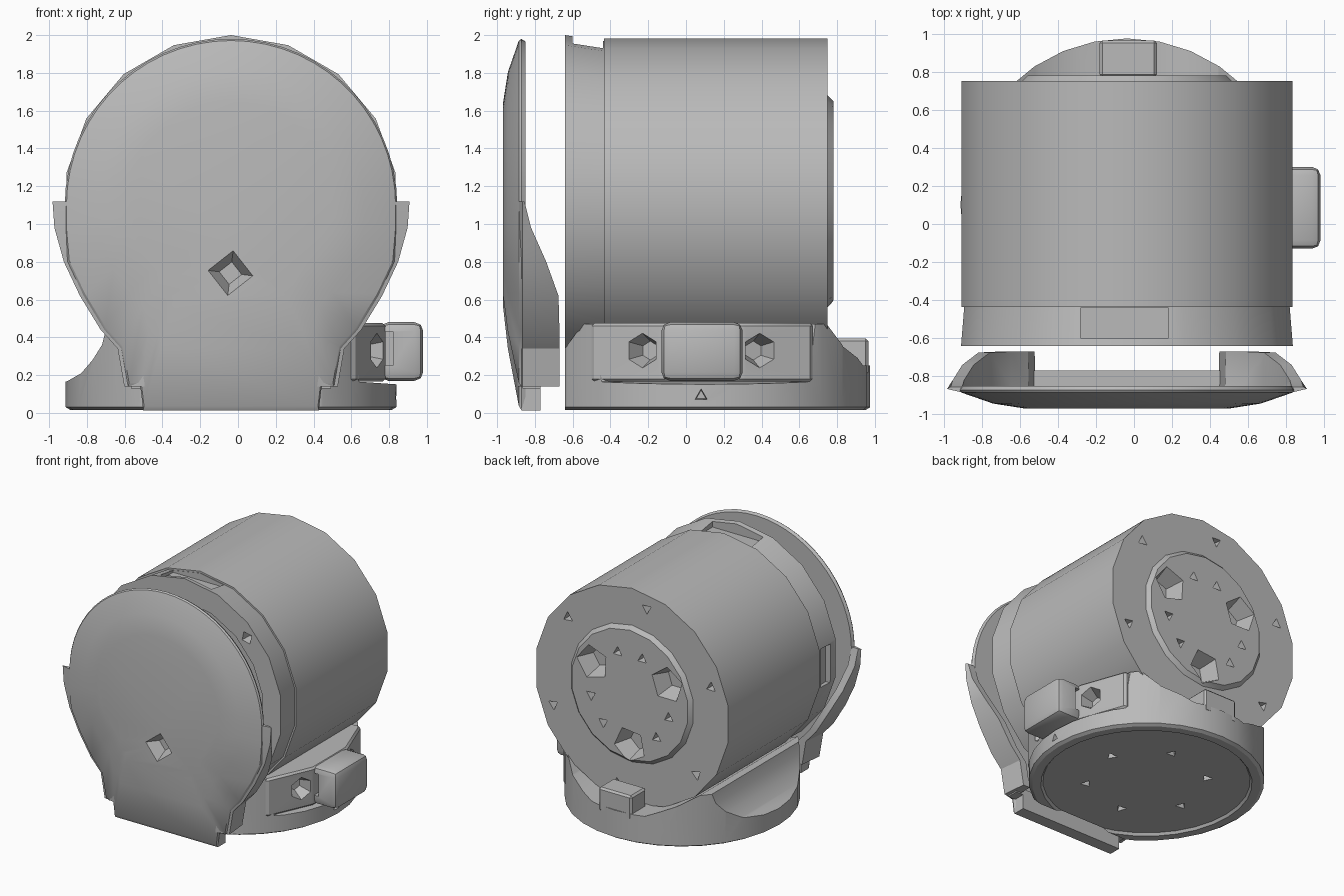
import bpy, bmesh
from math import sin, cos, radians, pi
from mathutils import Vector, Matrix

if "Cube" in bpy.data.objects:
    bpy.data.objects.remove(bpy.data.objects["Cube"])

grey = bpy.data.materials.new("plain grey")
grey.use_nodes = True
grey.diffuse_color = (0.49, 0.49, 0.49, 1)
grey.node_tree.nodes["Principled BSDF"].inputs["Base Color"].default_value = grey.diffuse_color

CX, CZ = -0.037, 1.1          # drum axis
BASE_Y = 0.1                  # centre of the round base


def finish(name, bm):
    bmesh.ops.recalc_face_normals(bm, faces=bm.faces)
    mesh = bpy.data.meshes.new(name)
    bm.to_mesh(mesh)
    bm.free()
    obj = bpy.data.objects.new(name, mesh)
    bpy.context.collection.objects.link(obj)
    mesh.materials.append(grey)
    return obj


def loft(name, rings, bevel=0):
    """Skin matching rings of points and cap both ends."""
    bm = bmesh.new()
    loops = [[bm.verts.new(p) for p in ring] for ring in rings]
    n = len(loops[0])
    for a, b in zip(loops, loops[1:]):
        for i in range(n):
            j = (i + 1) % n
            bm.faces.new((a[i], a[j], b[j], b[i]))
    bm.faces.new(loops[0])
    bm.faces.new(loops[-1])
    if bevel:
        bmesh.ops.recalc_face_normals(bm, faces=bm.faces)
        bmesh.ops.bevel(bm, geom=bm.edges[:], offset=bevel, segments=1, affect='EDGES')
    return finish(name, bm)


def add_box(bm, lo, hi):
    lo, hi = Vector(lo), Vector(hi)
    m = Matrix.Translation((lo + hi) / 2) @ Matrix.Diagonal((*(hi - lo), 1))
    bmesh.ops.create_cube(bm, size=1, matrix=m)


def box(name, lo, hi, bevel=0, segments=2):
    bm = bmesh.new()
    add_box(bm, lo, hi)
    if bevel:
        bmesh.ops.bevel(bm, geom=bm.edges[:], offset=bevel, segments=segments,
                        affect='EDGES', profile=0.5)
    return finish(name, bm)


def add_pit(bm, pos, inward, sides, r, r_floor, depth, turn=0):
    """Tapered pit cutter, starting slightly outside the surface."""
    d = Vector(inward).normalized()
    m = (Matrix.Translation(Vector(pos) + d * (depth / 2 - 0.01))
         @ d.to_track_quat('Z', 'Y').to_matrix().to_4x4()
         @ Matrix.Rotation(turn, 4, 'Z'))
    bmesh.ops.create_cone(bm, cap_ends=True, segments=sides, radius1=r,
                          radius2=r_floor, depth=depth + 0.02, matrix=m)


def boolean(obj, cutter, operation='DIFFERENCE'):
    mod = obj.modifiers.new("cut", 'BOOLEAN')
    mod.operation, mod.object, mod.solver = operation, cutter, 'EXACT'
    bpy.context.view_layer.objects.active = obj
    bpy.ops.object.modifier_apply(modifier=mod.name)
    bpy.data.objects.remove(cutter)


def ring_y(y, r, lift=0, sides=18):
    return [(CX + r * sin(2 * pi * i / sides), y, CZ + lift + r * cos(2 * pi * i / sides))
            for i in range(sides)]


def polar(r, deg, y):
    return (CX - r * cos(radians(deg)), y, CZ + r * sin(radians(deg)))


# Hollow drum: flared neck at the front, raised round panel on the back
drum = loft("drum", [ring_y(*p) for p in (
    (0.58, 0.7), (-0.64, 0.72), (-0.64, 0.885, 0.015), (-0.435, 0.868),
    (-0.435, 0.882), (0.75, 0.882), (0.75, 0.56, 0.02), (0.78, 0.53, 0.02))])
bm = bmesh.new()
add_box(bm, (-0.28, -0.6, 1.91), (0.18, -0.44, 2.1))        # top notch
add_box(bm, (-1, -0.58, 0.93), (-0.86, -0.47, 1.25))        # side recess
for k in range(6):
    add_pit(bm, polar(0.76, 20 + 60 * k, 0.75), (0, -1, 0), 3, 0.05, 0.03, 0.08, k)
for k in range(4):                                          # neck screw holes
    add_pit(bm, polar(0.8, 45 + 90 * k, -0.64), (0, 1, 0), 4, 0.055, 0.035, 0.08, k)
for k in range(3):                                          # sockets and small holes
    a = 30 + 120 * k
    add_pit(bm, polar(0.39, a, 0.78), (0, -1, 0), 5, 0.15, 0.09, 0.14, k)
    for off in (42, 78):
        add_pit(bm, polar(0.36, a + off, 0.78), (0, -1, 0), 3, 0.05, 0.03, 0.06, k)
boolean(drum, finish("drum_cutter", bm))

# Front cover: round top, narrowing below to a foot
lower = [(0.945, 1.12, -0.855), (0.935, 0.98, -0.82), (0.885, 0.8, -0.74),
         (0.8, 0.62, -0.675), (0.69, 0.44, -0.67), (0.6, 0.34, -0.67), (0.565, 0.14, -0.67)]
half = [(0.88 * sin(radians(a)), CZ + 0.88 * cos(radians(a))) for a in range(0, 91, 6)]
half += [(min(0.88, x - 0.02), z) for x, z, _ in lower[1:]] + [(0.48, 0.14), (0.465, 0.015)]
outline = half + [(-x, z) for x, z in reversed(half[1:])]


def cover_ring(y, s, s_low):
    return [(CX + x * s, y, CZ + (z - CZ) * (s if z > CZ else s_low)) for x, z in outline]


cover = loft("front_cover", [cover_ring(*p) for p in (
    (-0.85, 0.985, 0.99), (-0.872, 1, 1), (-0.885, 0.99, 0.98),
    (-0.943, 0.8, 0.7), (-0.968, 0.62, 0.5))])
bm = bmesh.new()
add_pit(bm, (-0.04, -0.965, 0.74), (0, 1, 0), 4, 0.13, 0.06, 0.09, 0.12)
boolean(cover, finish("cover_cutter", bm))
box("cover_foot", (CX - 0.465, -0.87, 0.012), (CX + 0.465, -0.77, 0.135))
box("cover_ledge", (CX - 0.53, -0.865, 0.13), (CX + 0.53, -0.77, 0.18))

# Side skirts: stepped shoulders sloping into the cover and reaching back
for side, label in ((1, "left"), (-1, "right")):
    rings = []
    for x, z, back in lower:
        rings.append([(CX + side * px, py, z) for px, py in (
            (x, -0.866), (x - 0.02, back), (x - 0.08, back), (x - 0.085, -0.86),
            (x - 0.11, -0.893))])
    loft("cover_skirt_" + label, rings)


# Round base shaped as a cradle, scooped on its right side
def ring_z(z, r, sides=32):
    return [(CX + r * cos(2 * pi * i / sides), BASE_Y + r * sin(2 * pi * i / sides), z)
            for i in range(sides)]


base = loft("base", [ring_z(z, r) for z, r in (
    (0.035, 0.77), (0.015, 0.785), (0.015, 0.85), (0.03, 0.875), (0.7, 0.875))])
cradle = [(-1, -0.1), (-1, 0.13), (-0.9, 0.17), (-0.83, 0.21), (-0.77, 0.28), (-0.72, 0.36),
          (-0.7, 0.44), (-0.64, 0.44), (-0.5, 0.35), (-0.28, 0.25), (0.2, 0.25), (0.44, 0.35),
          (0.55, 0.47), (0.61, 0.47), (0.64, 0.165), (1, 0.14), (1, -0.1)]
boolean(base, loft("cradle_shape", [[(x, y, z) for x, z in cradle] for y in (-0.64, 1.2)]),
        'INTERSECT')
bm = bmesh.new()
for k in range(6):
    a = radians(60 * k + 15)
    add_pit(bm, (CX + 0.45 * cos(a), BASE_Y + 0.45 * sin(a), 0.035), (0, 0, 1), 3, 0.05, 0.03, 0.06, k)
add_pit(bm, (0.84, 0.08, 0.09), (-1, 0, 0), 3, 0.04, 0.03, 0.05)
boolean(base, finish("base_cutter", bm))
box("back_nub", (-0.18, 0.77, 0.2), (0.12, 0.965, 0.395), 0.015, 1)

# Side mount wrapping the base, with two hexagonal sockets on its angled faces
plan = [(0.45, -0.5), (0.615, -0.5), (0.78, -0.13), (0.78, 0.3), (0.645, 0.67), (0.45, 0.67)]
mount = loft("side_mount", [[(x, y, z) for x, y in plan] for z in (0.165, 0.475)], 0.015)
bm = bmesh.new()
add_pit(bm, (0.735, -0.23, 0.33), (-0.91, 0.41, 0), 6, 0.1, 0.05, 0.1)
add_pit(bm, (0.747, 0.39, 0.33), (-0.94, -0.34, 0), 6, 0.1, 0.05, 0.1)
boolean(mount, finish("mount_cutter", bm))

# Clip over the mount, notched at both ends
clip = box("side_clip", (0.75, -0.13, 0.17), (0.98, 0.3, 0.48), 0.045)
bm = bmesh.new()
add_box(bm, (0.7, -0.3, 0.25), (0.82, -0.03, 0.43))
add_box(bm, (0.7, 0.2, 0.25), (0.82, 0.5, 0.43))
boolean(clip, finish("clip_cutter", bm))

# Soft shading with sharp edges kept
for obj in bpy.context.collection.objects:
    if obj.type == 'MESH' and grey.name in obj.data.materials:
        bpy.ops.object.select_all(action='DESELECT')
        obj.select_set(True)
        bpy.context.view_layer.objects.active = obj
        bpy.ops.object.shade_smooth_by_angle(angle=radians(30))
